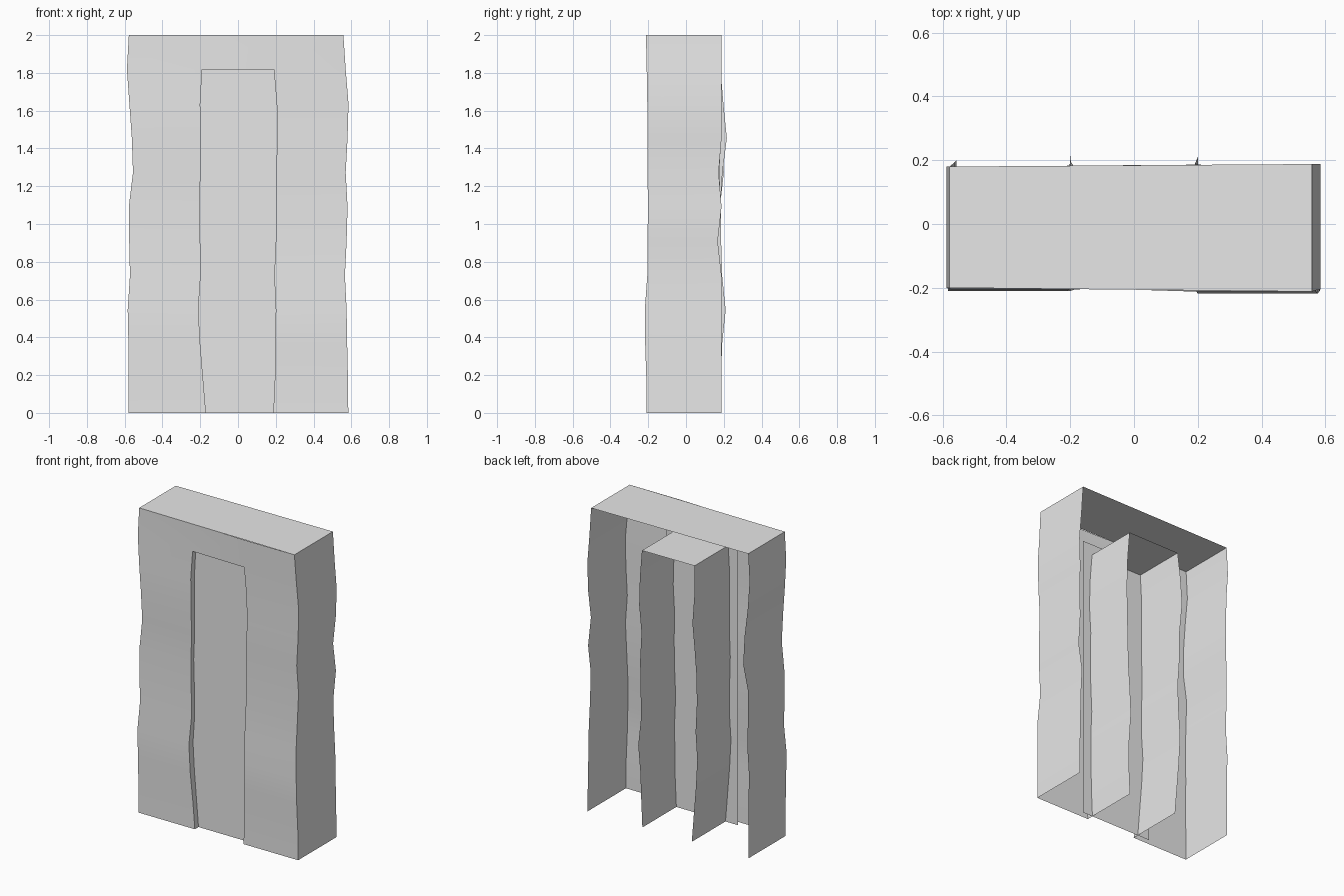
import bpy
import math
from mathutils import Vector

cube = bpy.data.objects.get("Cube")
if cube:
    bpy.data.objects.remove(cube, do_unlink=True)

grey = bpy.data.materials.new("stone_grey")
grey.use_nodes = True
colour = (0.8, 0.8, 0.8, 1)
grey.diffuse_color = colour
grey.node_tree.nodes["Principled BSDF"].inputs["Base Color"].default_value = colour

ROWS = 11          # height segments; the opening stops one row below the top
HEAD = ROWS - 1


def column(xs, ys):
    """Wavering vertical edge, from the floor upwards."""
    return [Vector((x, y, 2 * row / ROWS)) for row, (x, y) in enumerate(zip(xs, ys))]


def sheet(name, columns, hole=None):
    """Thin surface stretched between neighbouring columns of equal length."""
    count = len(columns[0])
    verts = [point for col in columns for point in col]
    faces = []
    for c in range(len(columns) - 1):
        for r in range(count - 1):
            if hole and hole(c, r):
                continue
            a, b = c * count + r, (c + 1) * count + r
            faces.append((a, b, b + 1, a + 1))
    mesh = bpy.data.meshes.new(name)
    mesh.from_pydata(verts, [], faces)
    mesh.materials.append(grey)
    obj = bpy.data.objects.new(name, mesh)
    bpy.context.collection.objects.link(obj)
    bpy.ops.object.select_all(action="DESELECT")
    obj.select_set(True)
    bpy.context.view_layer.objects.active = obj
    bpy.ops.object.shade_smooth_by_angle(angle=math.radians(30))
    return obj


def back_of(xs, base, bumps):
    """Rear edge of a wall, nearly straight with a few bulging rows."""
    return column(xs, [base + bumps.get(row, 0) for row in range(ROWS + 1)])


# Wavering outlines of the outer walls and of the opening
outer_right = [-.58, -.58, -.58, -.584, -.572, -.576, -.578, -.556, -.562, -.575, -.588, -.578]
inner_right = [-.17, -.185, -.2, -.21, -.198, -.2, -.205, -.198, -.198, -.2, -.19, -.19]
inner_left = [.187, .195, .198, .2, .192, .2, .203, .2, .21, .205, .19, .19]
outer_left = [.584, .582, .578, .575, .566, .575, .58, .57, .58, .585, .57, .558]
front_right = [-.205, -.205, -.21, -.21, -.2, -.2, -.195, -.2, -.205, -.205, -.2, -.2]
front_left = [-.21, -.21, -.216, -.218, -.205, -.205, -.2, -.205, -.205, -.205, -.208, -.212]

front = [column(outer_right, front_right), column(inner_right, front_right),
         column(inner_left, front_left), column(outer_left, front_left)]
back = [back_of(outer_right, .18, {7: .02, 8: .015}),
        back_of(inner_right, .183, {5: -.01, 7: .01, 8: .033, 9: .015}),
        back_of(inner_left, .186, {2: .005, 3: .024, 4: .005, 7: -.01}),
        back_of(outer_left, .188, {5: -.02, 7: -.015})]

# Front wall with the doorway left open
sheet("front_wall", front, hole=lambda c, r: c == 1 and r < HEAD)

# Outer side walls and flat top
sheet("right_side_wall", [back[0], front[0]])
sheet("left_side_wall", [front[3], back[3]])
sheet("top", [[front[0][-1], back[0][-1]], [front[3][-1], back[3][-1]]])

# Doorway reveals: two sides and the head
sheet("right_reveal", [front[1][:ROWS], back[1][:ROWS]])
sheet("left_reveal", [back[2][:ROWS], front[2][:ROWS]])
sheet("reveal_head", [[front[1][HEAD], back[1][HEAD]], [front[2][HEAD], back[2][HEAD]]])

# Door panel set just behind the front wall, wider than the opening
sheet("door_panel", [[Vector((x, -.167, z)) for z in (0, 1.89)] for x in (-.26, .26)])
